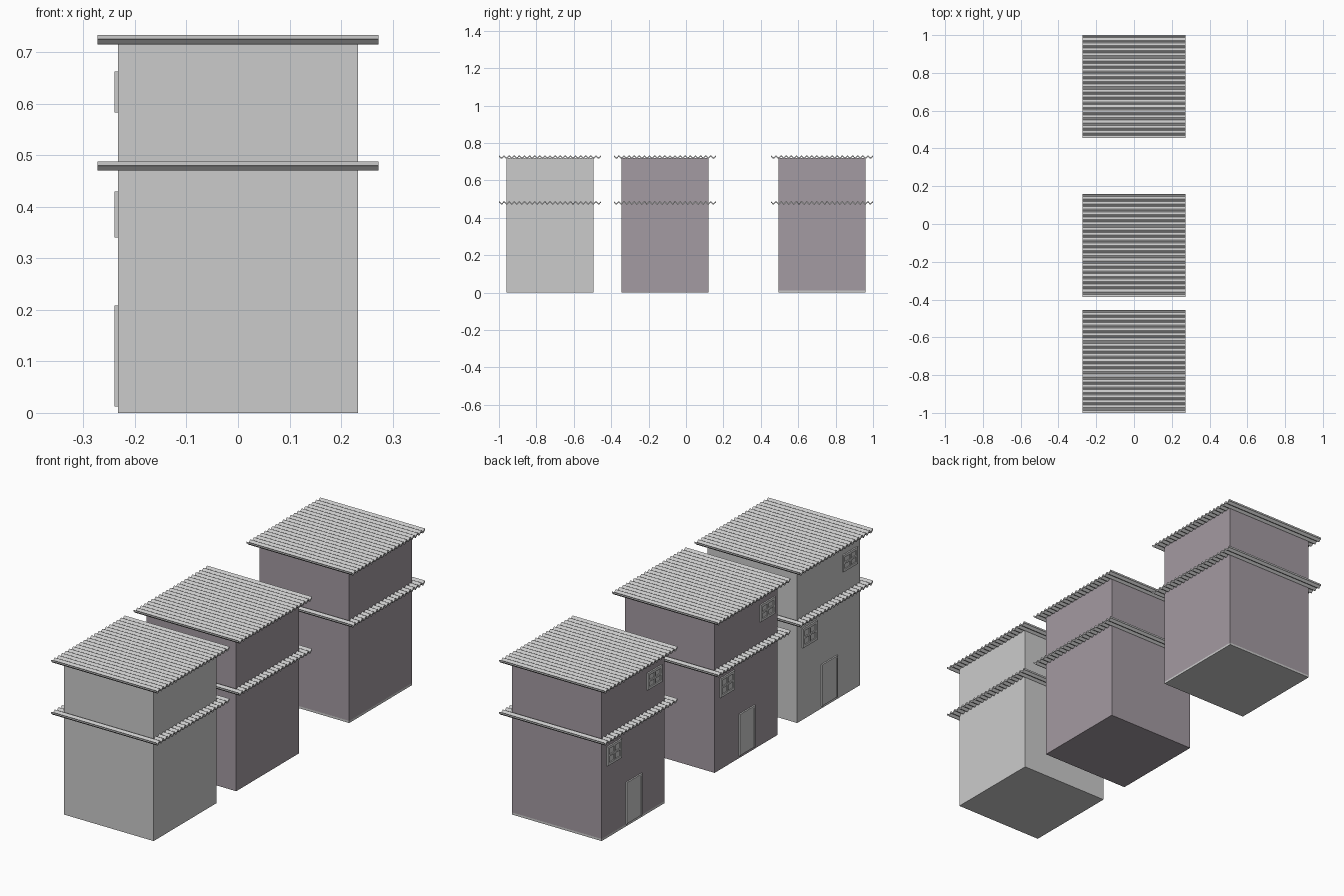
import bpy, math

if "Cube" in bpy.data.objects:
    bpy.data.objects.remove(bpy.data.objects["Cube"])

H = 0.233          # half width of a house body
ROOF = 0.273       # half width of a roof sheet
WAVES = 20         # corrugations per sheet


def make_mesh(name, verts, faces, mat=None):
    me = bpy.data.meshes.new(name)
    me.from_pydata(verts, [], faces)
    me.update()
    ob = bpy.data.objects.new(name, me)
    bpy.context.collection.objects.link(ob)
    if mat:
        me.materials.append(mat)
    return ob


def boxes(name, ranges, mat=None):
    """One object made of axis-aligned boxes (x0, x1, y0, y1, z0, z1)."""
    verts, faces = [], []
    for x0, x1, y0, y1, z0, z1 in ranges:
        b = len(verts)
        verts += [(x, y, z) for x in (x0, x1) for y in (y0, y1) for z in (z0, z1)]
        faces += [tuple(b + i for i in f) for f in
                  ((0, 1, 3, 2), (4, 6, 7, 5), (0, 4, 5, 1),
                   (2, 3, 7, 6), (0, 2, 6, 4), (1, 5, 7, 3))]
    return make_mesh(name, verts, faces, mat)


def corrugated_roof(name, cy, z0):
    """Wavy sheet: ridges run along x, crest at both ends."""
    n, amp, thick = WAVES * 8, 0.005, 0.008
    prof = []
    for i in range(n + 1):
        y = cy - ROOF + 2 * ROOF * i / n
        prof.append((y, z0 + amp + amp * math.cos(2 * math.pi * i / 8)))
    verts = []
    for y, z in prof:
        verts += [(-ROOF, y, z), (ROOF, y, z), (ROOF, y, z + thick), (-ROOF, y, z + thick)]
    faces = [(0, 1, 2, 3), tuple(4 * n + k for k in (3, 2, 1, 0))]
    for i in range(n):
        a, b = 4 * i, 4 * i + 4
        for k in range(4):
            m = (k + 1) % 4
            faces.append((a + k, b + k, b + m, a + m))
    return make_mesh(name, verts, faces)


def frame_bars(y0, y1, z0, z1, t, x0, x1):
    return [(x0, x1, y0, y0 + t, z0, z1), (x0, x1, y1 - t, y1, z0, z1),
            (x0, x1, y0 + t, y1 - t, z1 - t, z1)]


def window(name, y0, y1, z0, z1):
    t, m = 0.012, 0.004
    x0, x1 = -H - 0.007, -H + 0.005
    cy, cz = (y0 + y1) / 2, (z0 + z1) / 2
    bars = frame_bars(y0, y1, z0, z1, t, x0, x1)
    bars += [(x0, x1, y0 + t, y1 - t, z0, z0 + t),
             (x0, x1, cy - m, cy + m, z0 + t, z1 - t),
             (x0, x1, y0 + t, cy - m, cz - m, cz + m),
             (x0, x1, cy + m, y1 - t, cz - m, cz + m)]
    boxes(name + "_frame", bars)
    boxes(name + "_pane", [(-H - 0.002, x1, y0 + t, y1 - t, z0 + t, z1 - t)])


def house(tag, cy, mat=None, base=0.0):
    # walls, with an optional thin grey footing
    boxes(tag + "_walls", [(-H, H, cy - H, cy + H, base, 0.72)], mat)
    if base:
        boxes(tag + "_footing", [(-H, H, cy - H, cy + H, 0, base)])
    # eave between the storeys and top roof
    corrugated_roof(tag + "_lower_roof", cy, 0.470)
    corrugated_roof(tag + "_top_roof", cy, 0.715)
    # door and windows on the -x wall
    y0, y1, z0, z1 = cy - 0.062, cy + 0.056, 0.012, 0.208
    boxes(tag + "_door_frame", frame_bars(y0, y1, z0, z1, 0.009, -H - 0.007, -H + 0.005))
    boxes(tag + "_door", [(-H - 0.004, -H + 0.005, y0 + 0.009, y1 - 0.009, z0, z1 - 0.009)])
    window(tag + "_lower_window", cy + 0.090, cy + 0.196, 0.340, 0.430)
    window(tag + "_upper_window", cy - 0.210, cy - 0.102, 0.583, 0.662)


plum = bpy.data.materials.new("plum_grey")
plum.diffuse_color = (0.37, 0.325, 0.36, 1)
plum.use_nodes = True
plum.node_tree.nodes["Principled BSDF"].inputs["Base Color"].default_value = plum.diffuse_color

house("front_house", -0.727)
house("middle_house", -0.113, plum)
house("back_house", 0.727, plum, 0.01)
